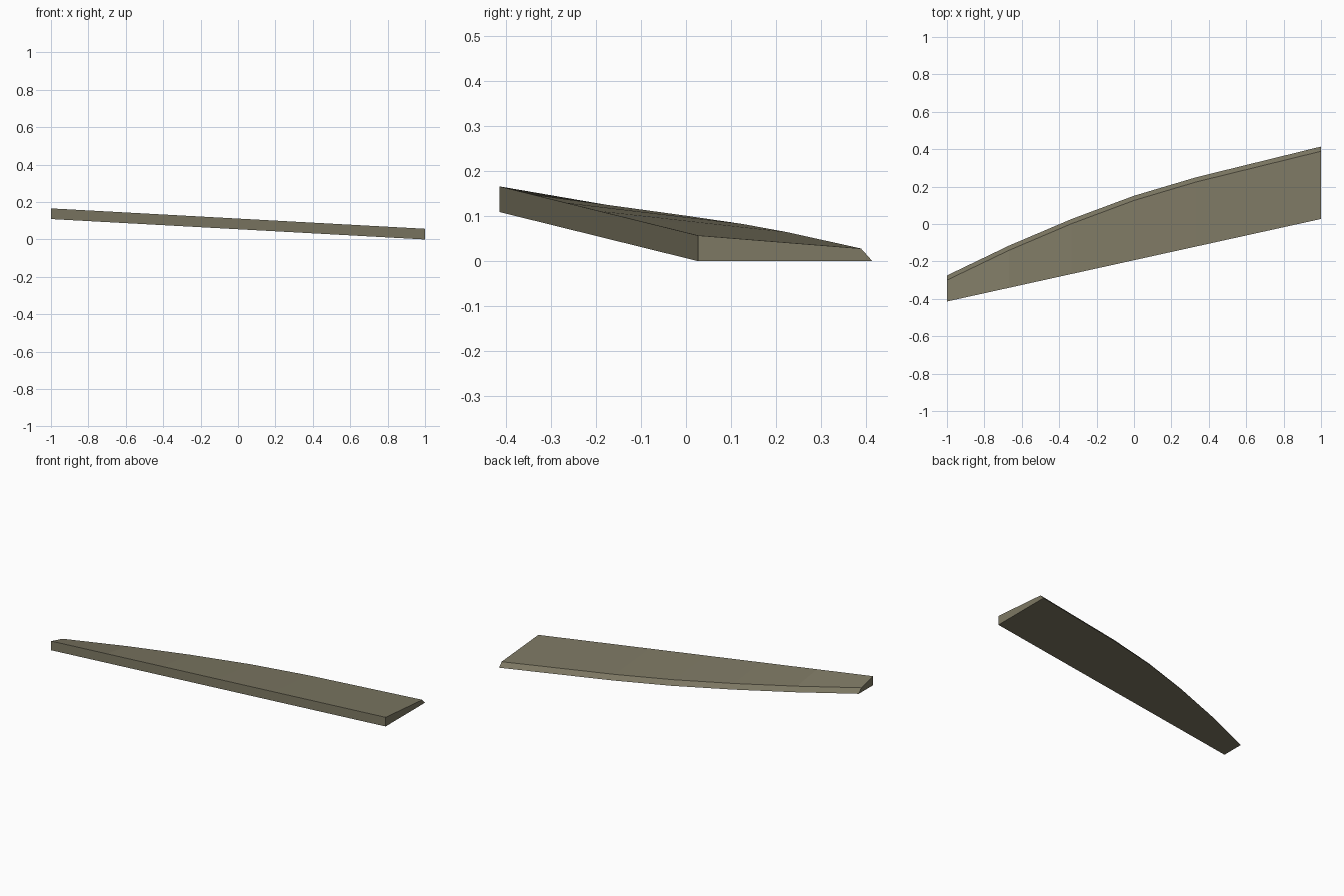
import bpy, bmesh

if "Cube" in bpy.data.objects:
    bpy.data.objects.remove(bpy.data.objects["Cube"])

# Colour
mat = bpy.data.materials.new("olive grey")
mat.diffuse_color = (0.205, 0.188, 0.125, 1)
mat.use_nodes = True
mat.node_tree.nodes["Principled BSDF"].inputs["Base Color"].default_value = mat.diffuse_color

# Rear edge outline seen from above: (x, y)
REAR = [(-1, -0.275), (-0.667, -0.115), (-0.333, 0.027), (0, 0.151), (0.333, 0.25), (1, 0.414)]


def section(x, rear):
    """Cross-section: blunt front edge, sloping top, chamfered rear edge."""
    t = (x + 1) / 2
    front = -0.414 + 0.441 * t
    base = 0.109 * (1 - t)
    return [(x, front, base), (x, front, base + 0.057),
            (x, rear - 0.025, base + 0.028), (x, rear, base)]


# Curved blade lofted through the sections
bm = bmesh.new()
rings = [[bm.verts.new(p) for p in section(x, y)] for x, y in REAR]
for a, b in zip(rings, rings[1:]):
    for i in range(4):
        j = (i + 1) % 4
        bm.faces.new((a[i], a[j], b[j], b[i]))
bm.faces.new(rings[0])
bm.faces.new(rings[-1])
bmesh.ops.recalc_face_normals(bm, faces=bm.faces)

mesh = bpy.data.meshes.new("curved_blade")
bm.to_mesh(mesh)
bm.free()
mesh.materials.append(mat)
bpy.context.collection.objects.link(bpy.data.objects.new("curved_blade", mesh))
